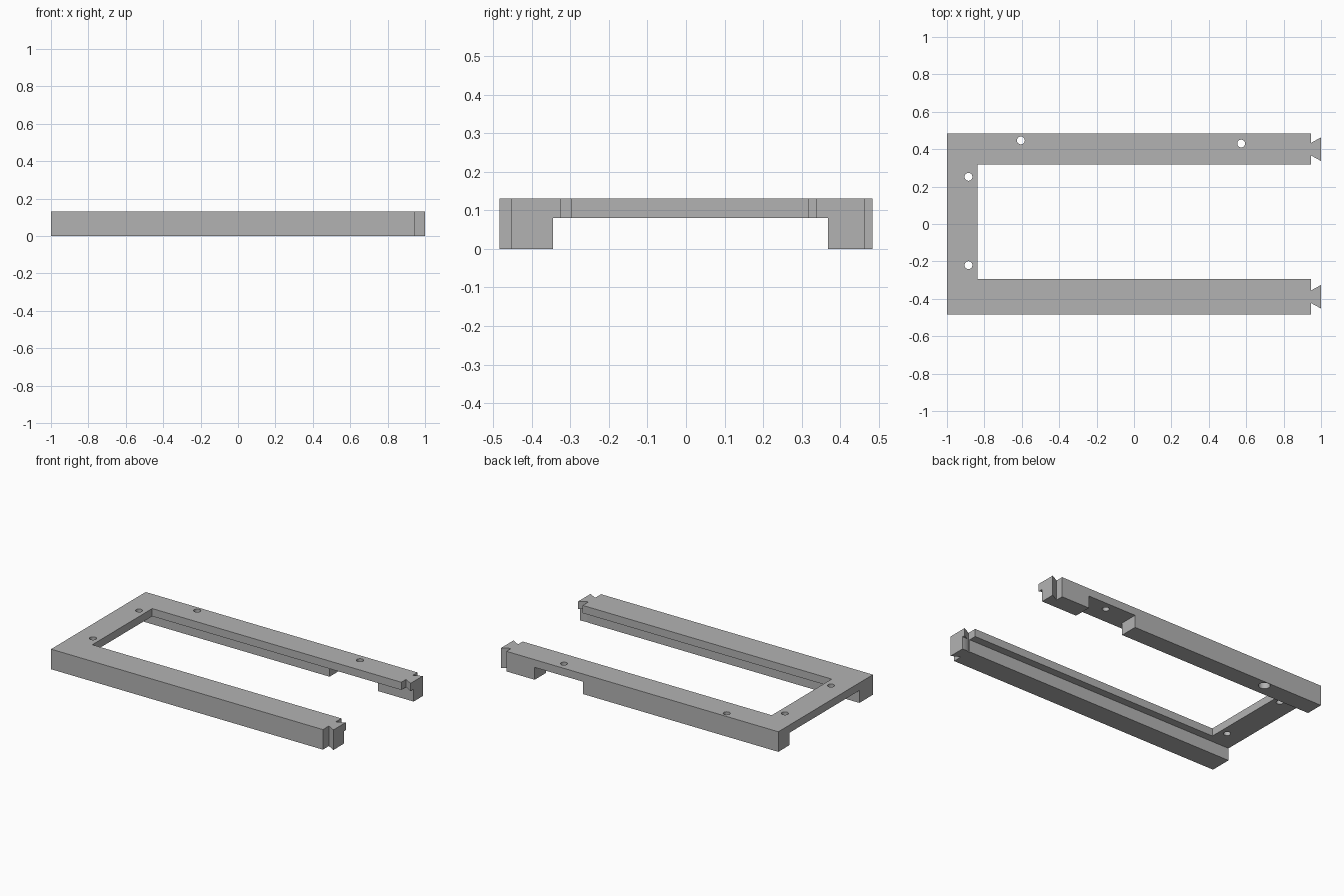
import bpy
import bmesh
from mathutils import Matrix, Vector

if "Cube" in bpy.data.objects:
    bpy.data.objects.remove(bpy.data.objects["Cube"], do_unlink=True)

HEIGHT, FLANGE_Z, EPS = 0.13, 0.08, 0.05
RAIL_END = 0.947

grey = bpy.data.materials.new("plain grey")
grey.use_nodes = True
grey.diffuse_color = (0.45, 0.45, 0.45, 1)
grey.node_tree.nodes["Principled BSDF"].inputs["Base Color"].default_value = grey.diffuse_color


def finish(name, bm):
    bmesh.ops.recalc_face_normals(bm, faces=bm.faces)
    mesh = bpy.data.meshes.new(name)
    bm.to_mesh(mesh)
    bm.free()
    mesh.materials.append(grey)
    obj = bpy.data.objects.new(name, mesh)
    bpy.context.collection.objects.link(obj)
    return obj


def prism(name, outline, z0, z1):
    bm = bmesh.new()
    face = bm.faces.new([bm.verts.new((x, y, z0)) for x, y in outline])
    top = bmesh.ops.extrude_face_region(bm, geom=[face])["geom"]
    verts = [v for v in top if isinstance(v, bmesh.types.BMVert)]
    bmesh.ops.translate(bm, verts=verts, vec=Vector((0, 0, z1 - z0)))
    return finish(name, bm)


def box(name, x0, x1, y0, y1, z0, z1):
    return prism(name, [(x0, y0), (x1, y0), (x1, y1), (x0, y1)], z0, z1)


def cylinder(name, x, y, radius, z0, z1):
    bm = bmesh.new()
    bmesh.ops.create_cone(bm, cap_ends=True, segments=32, radius1=radius, radius2=radius,
                          depth=z1 - z0, matrix=Matrix.Translation((x, y, (z0 + z1) / 2)))
    return finish(name, bm)


def dovetail(yc):
    # Narrow neck flaring to a wide tip, listed from low y to high y
    neck, tip = 0.034, 0.063
    return [(RAIL_END, yc - neck), (1, yc - tip), (1, yc + tip), (RAIL_END, yc + neck)]


# U-shaped frame with a dovetail on each rail end
outline = [(-1, -0.484), (RAIL_END, -0.484), *dovetail(-0.389), (RAIL_END, -0.295),
           (-0.837, -0.295), (-0.837, 0.318), (RAIL_END, 0.318), *dovetail(0.4),
           (RAIL_END, 0.484), (-1, 0.484)]
frame = prism("u_frame", outline, 0, HEIGHT)

# Underside channel between the rails, and the gap in the back rail
cutters = [
    box("underside_channel_cutter", -1.1, 1.1, -0.345, 0.368, -EPS, FLANGE_Z),
    box("back_rail_gap_cutter", 0.398, 0.745, 0.3, 0.6, -EPS, FLANGE_Z),
]

# Screw holes, with a wider bore under the hole that passes through the rail
for x, y in [(-0.605, 0.447), (0.573, 0.43), (-0.885, 0.252), (-0.885, -0.22)]:
    cutters.append(cylinder("screw_hole_cutter", x, y, 0.021, -EPS, HEIGHT + EPS))
cutters.append(cylinder("counterbore_cutter", -0.605, 0.447, 0.034, -EPS, FLANGE_Z))

for cutter in cutters:
    mod = frame.modifiers.new(cutter.name, "BOOLEAN")
    mod.operation = "DIFFERENCE"
    mod.solver = "EXACT"
    mod.object = cutter

# Bake the cuts and drop the cutters
bpy.context.view_layer.objects.active = frame
frame.select_set(True)
for mod in list(frame.modifiers):
    bpy.ops.object.modifier_apply(modifier=mod.name)
for cutter in cutters:
    bpy.data.objects.remove(cutter, do_unlink=True)
while len(frame.data.materials) > 1:
    frame.data.materials.pop(index=len(frame.data.materials) - 1)
bpy.ops.object.shade_smooth_by_angle()
